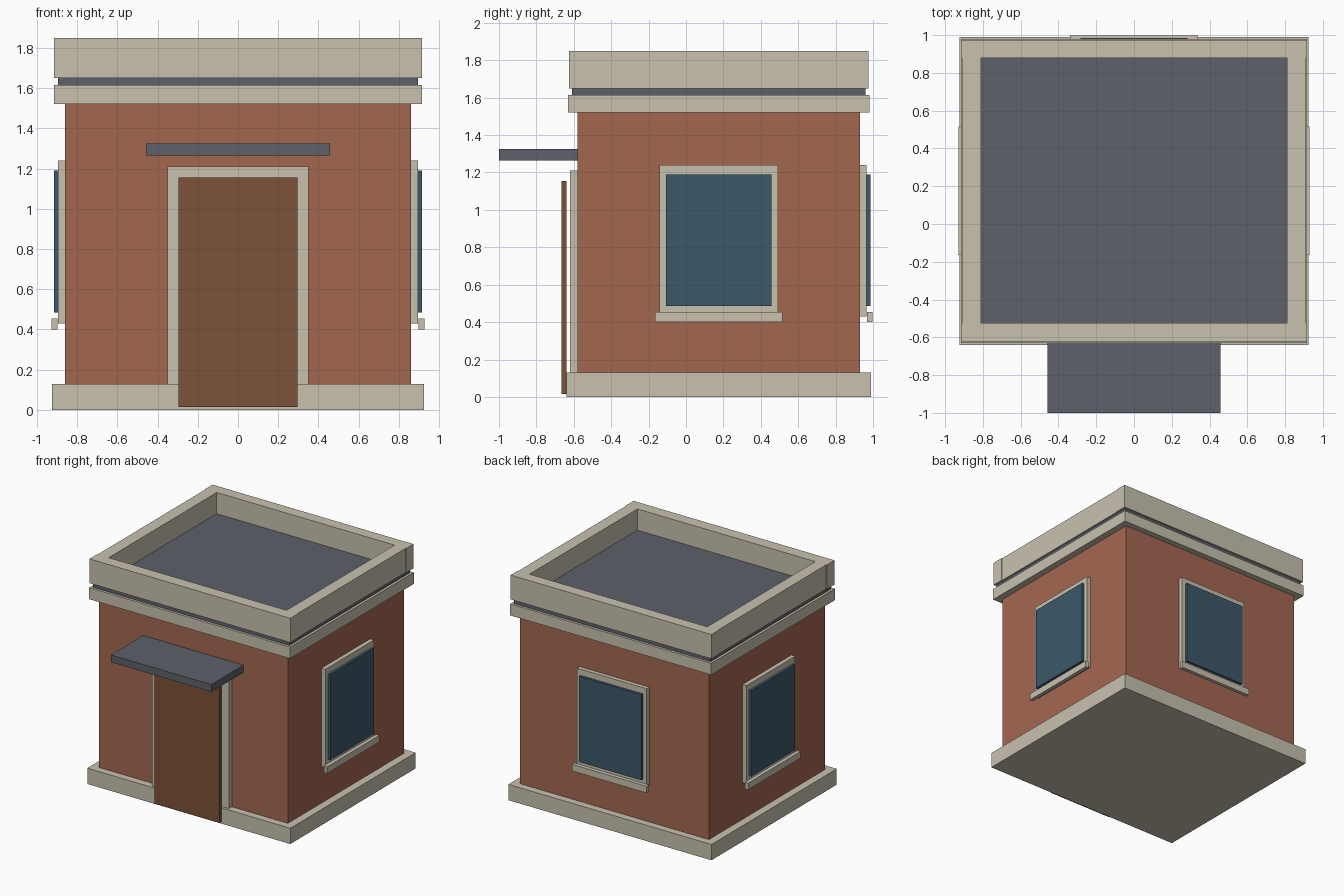
import bpy
import bmesh
from mathutils import Matrix, Vector

cube = bpy.data.objects.get("Cube")
if cube:
    bpy.data.objects.remove(cube, do_unlink=True)


def make_material(name, rgb):
    mat = bpy.data.materials.new(name)
    mat.use_nodes = True
    color = (*rgb, 1.0)
    mat.diffuse_color = color
    mat.node_tree.nodes["Principled BSDF"].inputs["Base Color"].default_value = color
    return mat


brick = make_material("brick_red", (0.37, 0.137, 0.081))
stone = make_material("cream_stone", (0.58, 0.535, 0.43))
slate = make_material("slate_grey", (0.109, 0.119, 0.139))
wood = make_material("door_brown", (0.205, 0.084, 0.041))
glass = make_material("window_blue", (0.045, 0.099, 0.142))

MID_Y = 0.175   # centre of the building behind the canopy


def box(name, mat, x, y, z, matrix=Matrix()):
    """Box from (min, max) ranges, optionally placed by a matrix."""
    size = Vector((x[1] - x[0], y[1] - y[0], z[1] - z[0]))
    centre = Vector((sum(x), sum(y), sum(z))) / 2
    bm = bmesh.new()
    bmesh.ops.create_cube(
        bm, size=1, matrix=matrix @ Matrix.Translation(centre) @ Matrix.Diagonal(size).to_4x4())
    mesh = bpy.data.meshes.new(name)
    bm.to_mesh(mesh)
    bm.free()
    mesh.materials.append(mat)
    obj = bpy.data.objects.new(name, mesh)
    bpy.context.collection.objects.link(obj)
    return obj


def tier(name, mat, half_x, half_y, z):
    """Full-footprint layer of the building."""
    return box(name, mat, (-half_x, half_x), (MID_Y - half_y, MID_Y + half_y), z)


# Stacked layers of the building
tier("plinth", stone, 0.925, 0.815, (0, 0.13))
tier("brick_walls", brick, 0.86, 0.755, (0.13, 1.52))
tier("cornice", stone, 0.915, 0.805, (1.52, 1.615))
tier("roof_slab", slate, 0.895, 0.785, (1.615, 1.675))

# Parapet: long front and back walls with side walls between them
parapet_z = (1.65, 1.85)
for name, y in (("front", (-0.625, -0.525)), ("back", (0.88, 0.975))):
    box("parapet_" + name, stone, (-0.915, 0.915), y, parapet_z)
for name, x in (("left", (0.81, 0.91)), ("right", (-0.91, -0.81))):
    box("parapet_" + name, stone, x, (-0.525, 0.88), parapet_z)

# Doorway and canopy
box("door_surround", stone, (-0.35, 0.35), (-0.62, -0.58), (0.13, 1.21))
box("door", wood, (-0.297, 0.297), (-0.665, -0.64), (0.015, 1.155))
box("door_canopy", slate, (-0.457, 0.457), (-1.0, -0.58), (1.265, 1.325))


# Windows, built facing +y from the wall plane, then turned to each wall
def window(side, wall_distance, angle):
    place = (Matrix.Translation((0, MID_Y, 0)) @ Matrix.Rotation(angle, 4, "Z")
             @ Matrix.Translation((0, wall_distance, 0)))
    box(side + "_window_frame", stone, (-0.318, 0.318), (0, 0.035), (0.43, 1.24), place)
    box(side + "_window_glass", glass, (-0.283, 0.283), (0.036, 0.056), (0.485, 1.19), place)
    box(side + "_window_sill", stone, (-0.34, 0.34), (0.037, 0.068), (0.4, 0.455), place)


quarter = 1.5707963
window("back", 0.755, 0)
window("left", 0.86, -quarter)
window("right", 0.86, quarter)
